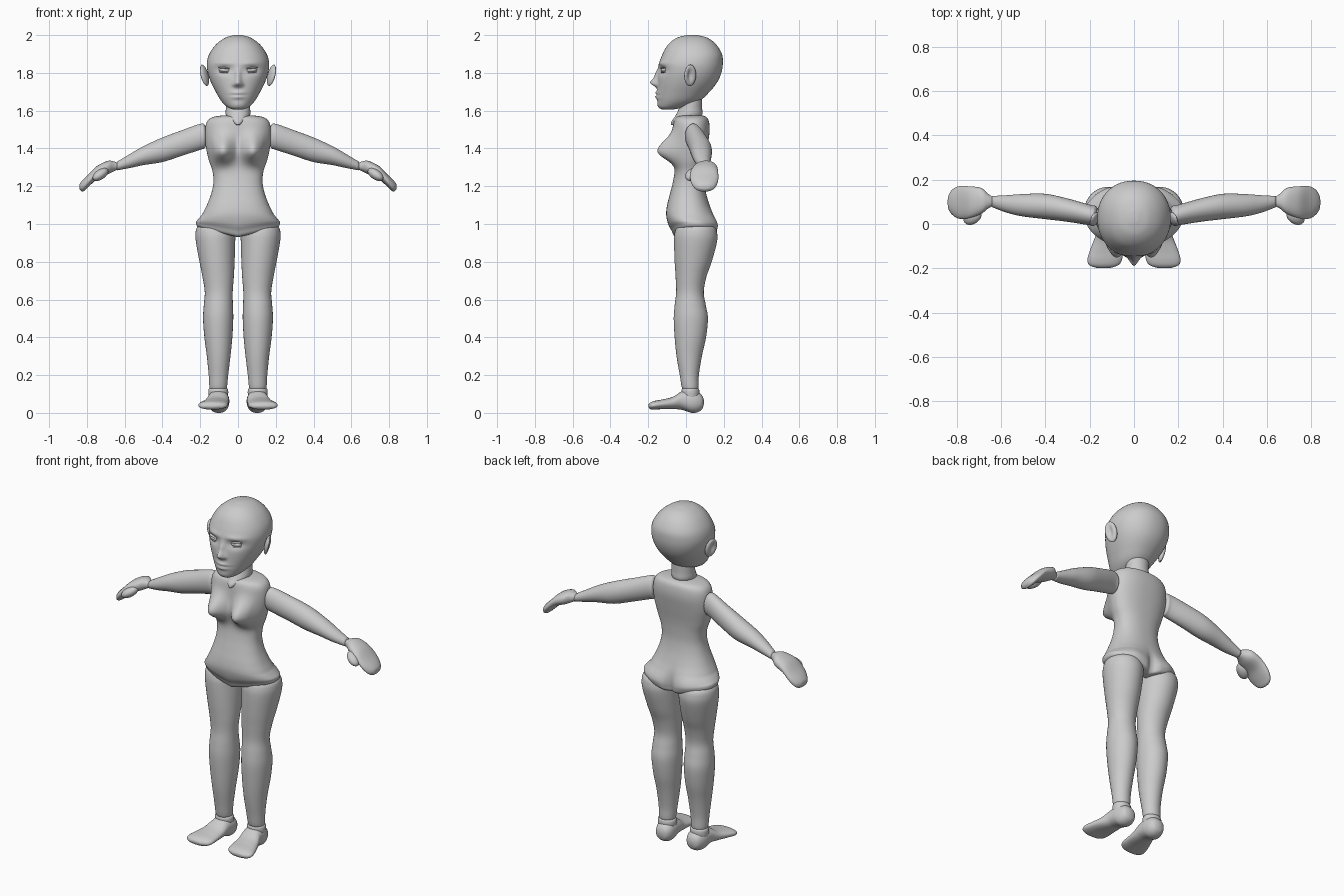
import bpy, bmesh
from math import pi, sin, cos, exp
from mathutils import Vector, Matrix


def finish(name, bm, mirror=False):
    bmesh.ops.recalc_face_normals(bm, faces=bm.faces)
    me = bpy.data.meshes.new(name)
    bm.to_mesh(me)
    bm.free()
    for p in me.polygons:
        p.use_smooth = True
    ob = bpy.data.objects.new(name, me)
    bpy.context.collection.objects.link(ob)
    if mirror:
        ob.modifiers.new("mirror", 'MIRROR').use_mirror_merge = False
    return ob


def catmull(rows, steps):
    out = []
    for i in range(len(rows) - 1):
        a, b, c, d = rows[max(i - 1, 0)], rows[i], rows[i + 1], rows[min(i + 2, len(rows) - 1)]
        for k in range(steps):
            t = k / steps
            out.append([0.5 * (2 * q + (r - p) * t + (2 * p - 5 * q + 4 * r - s) * t * t
                               + (3 * q - p - 3 * r + s) * t ** 3) for p, q, r, s in zip(a, b, c, d)])
    return out + [list(rows[-1])]


def loft(name, axis, rows, n=48, steps=5, power=2.0, deform=None, mirror=False):
    """Skin rounded rings; each row is (position on axis, u min, u max, v min, v max)."""
    bm = bmesh.new()
    rings = []
    for t, u0, u1, v0, v1 in catmull(rows, steps):
        ring = []
        for i in range(n):
            c, s = cos(2 * pi * i / n), sin(2 * pi * i / n)
            e = 2 / power
            u = (u0 + u1) / 2 + (u1 - u0) / 2 * abs(c) ** e * (1 if c > 0 else -1)
            v = (v0 + v1) / 2 + (v1 - v0) / 2 * abs(s) ** e * (1 if s > 0 else -1)
            co = Vector({'X': (t, u, v), 'Y': (u, t, v), 'Z': (u, v, t)}[axis])
            ring.append(bm.verts.new(deform(co) if deform else co))
        rings.append(ring)
    for r, q in zip(rings, rings[1:]):
        for i in range(n):
            j = (i + 1) % n
            bm.faces.new((r[i], r[j], q[j], q[i]))
    bm.faces.new(rings[0])
    bm.faces.new(rings[-1])
    return finish(name, bm, mirror)


def ellipsoid(name, loc, size, rot=(0, 0, 0), deform=None):
    bm = bmesh.new()
    bmesh.ops.create_uvsphere(bm, u_segments=32, v_segments=20, radius=1)
    if deform:
        for v in bm.verts:
            v.co = deform(v.co)
    m = Matrix.Translation(loc)
    for ang, ax in zip(rot, 'XYZ'):
        m = m @ Matrix.Rotation(ang, 4, ax)
    bm.transform(m @ Matrix.Diagonal((*size, 1)))
    return finish(name, bm, True)


def bump(a, b, ca, cb, sa, sb):
    return exp(-((a - ca) / sa) ** 2 / 2 - ((b - cb) / sb) ** 2 / 2)


def clamp(x):
    return max(0.0, min(1.0, x))


def sym(rows):
    """(z, half width, front, back) -> symmetric loft rows"""
    return [(z, -w, w, f, b) for z, w, f, b in rows]


# Face features: nose, brow, eye sockets, lips and chin
def face(co):
    x, z = abs(co.x), co.z
    d = 0.034 * bump(x, z, 0, 1.748, .013, .014) + 0.018 * bump(x, z, 0, 1.785, .010, .024)
    d += 0.010 * bump(x, z, .018, 1.738, .009, .008)
    d += 0.007 * bump(x, z, .07, 1.850, .035, .010)
    d -= 0.014 * bump(x, z, .072, 1.815, .030, .017)
    d += 0.006 * bump(x, z, 0, 1.683, .035, .022)
    d += 0.008 * bump(x, z, 0, 1.694, .022, .006) + 0.009 * bump(x, z, 0, 1.672, .020, .007)
    d -= 0.008 * bump(x, z, 0, 1.683, .030, .003)
    d += 0.005 * bump(x, z, 0, 1.632, .025, .014)
    co.y -= d * clamp(-co.y / .08)
    return co


# Breasts, buttocks and the angled lower edge of the torso
def body(co):
    x, z = abs(co.x), co.z
    front, back = clamp(-co.y / .04), clamp((co.y - .06) / .06)
    co.y -= .098 * bump(x, z, .082, 1.385, .043, .055 if z > 1.385 else .040) * front
    co.y += (.016 * bump(x, z, .11, .99, .05, .05) - .030 * bump(x, z, 0, .95, .016, .055)) * back
    co.z += .05 * x / .22 * clamp((1.05 - z) / .1)
    return co


loft("head", 'Z', sym([
    (1.606, .025, -.125, -.07), (1.618, .055, -.142, -.01), (1.65, .088, -.148, .07),
    (1.70, .118, -.150, .125), (1.75, .143, -.150, .165), (1.80, .160, -.147, .187),
    (1.85, .165, -.142, .195), (1.90, .152, -.124, .190), (1.95, .117, -.095, .160),
    (1.985, .070, -.050, .115), (2.0, .022, .005, .06)]),
    n=128, steps=8, power=2.15, deform=face)

loft("neck", 'Z', sym([
    (1.525, .012, -.080, -.02), (1.545, .042, -.076, .05), (1.575, .064, -.055, .085),
    (1.62, .064, -.035, .085), (1.68, .064, -.03, .085)]))

loft("torso", 'Z', sym([
    (.93, .13, -.02, .10), (.935, .21, -.06, .150), (.965, .222, -.077, .160),
    (1.0, .212, -.095, .157), (1.05, .190, -.105, .143), (1.1, .165, -.100, .125),
    (1.16, .142, -.085, .107), (1.22, .130, -.070, .097), (1.28, .135, -.060, .097),
    (1.34, .155, -.060, .102), (1.42, .172, -.062, .115), (1.49, .175, -.067, .125),
    (1.54, .165, -.065, .122), (1.565, .135, -.052, .110), (1.575, .08, -.02, .085)]),
    n=96, steps=6, power=2.35, deform=body)

loft("arms", 'X', [
    (.165, .02, .07, 1.43, 1.49), (.175, .0, .082, 1.402, 1.522), (.20, -.005, .087, 1.393, 1.530),
    (.30, .010, .115, 1.360, 1.495), (.40, .022, .136, 1.328, 1.458),
    (.50, .034, .135, 1.312, 1.412), (.57, .050, .130, 1.297, 1.372),
    (.64, .076, .126, 1.284, 1.330)], mirror=True)

loft("hands", 'X', [
    (.635, .082, .120, 1.29, 1.322), (.66, .068, .138, 1.278, 1.332), (.69, .045, .163, 1.262, 1.334),
    (.745, .025, .170, 1.238, 1.308), (.79, .024, .170, 1.198, 1.264),
    (.82, .042, .155, 1.172, 1.235), (.836, .065, .13, 1.18, 1.215),
    (.84, .085, .11, 1.19, 1.203)], power=2.2, mirror=True)

ellipsoid("thumbs", (.728, .034, 1.262), (.05, .034, .026), (0, .6, -.5))

loft("legs", 'Z', [
    (.125, .075, .135, .0, .045), (.128, .060, .150, -.020, .065), (.20, .052, .155, -.033, .068),
    (.30, .040, .165, -.050, .084), (.40, .030, .178, -.060, .106), (.50, .025, .185, -.065, .116),
    (.57, .027, .181, -.060, .105), (.64, .028, .176, -.052, .094), (.72, .022, .188, -.055, .108),
    (.80, .018, .204, -.060, .136), (.90, .015, .222, -.063, .163), (.95, .015, .225, -.060, .165),
    (.985, .03, .215, -.045, .15), (1.01, .07, .18, .0, .10)], mirror=True)

loft("ankles", 'Z', [
    (.05, .06, .15, -.02, .07), (.10, .052, .157, -.024, .072),
    (.125, .054, .155, -.022, .069), (.135, .068, .142, -.008, .055)], mirror=True)

loft("feet", 'Y', [
    (.094, .088, .112, .045, .07), (.085, .065, .135, .02, .092), (.06, .05, .15, .003, .113),
    (.03, .046, .158, .0, .120), (.0, .047, .160, .010, .120), (-.03, .048, .165, .018, .110),
    (-.07, .050, .180, .020, .085), (-.12, .051, .199, .020, .072), (-.16, .054, .210, .018, .065),
    (-.185, .070, .202, .018, .057), (-.198, .105, .170, .028, .045)],
    power=2.2, mirror=True)


# Ears: flattened discs with a hollow on the outer side
def hollow(co):
    if co.x > 0:
        co.x -= 1.1 * bump(co.y, co.z, -.1, .05, .32, .42)
    return co


ellipsoid("ears", (.178, .022, 1.787), (.017, .034, .058), (0, .25, .45), hollow)

# Eyes with upper and lower lids
ellipsoid("eyeballs", (.072, -.118, 1.815), (.029, .014, .012), (0, -.08, .25))
ellipsoid("upper_eyelids", (.072, -.120, 1.826), (.034, .015, .005), (0, -.08, .25))
ellipsoid("lower_eyelids", (.072, -.118, 1.803), (.030, .013, .004), (0, -.08, .25))
